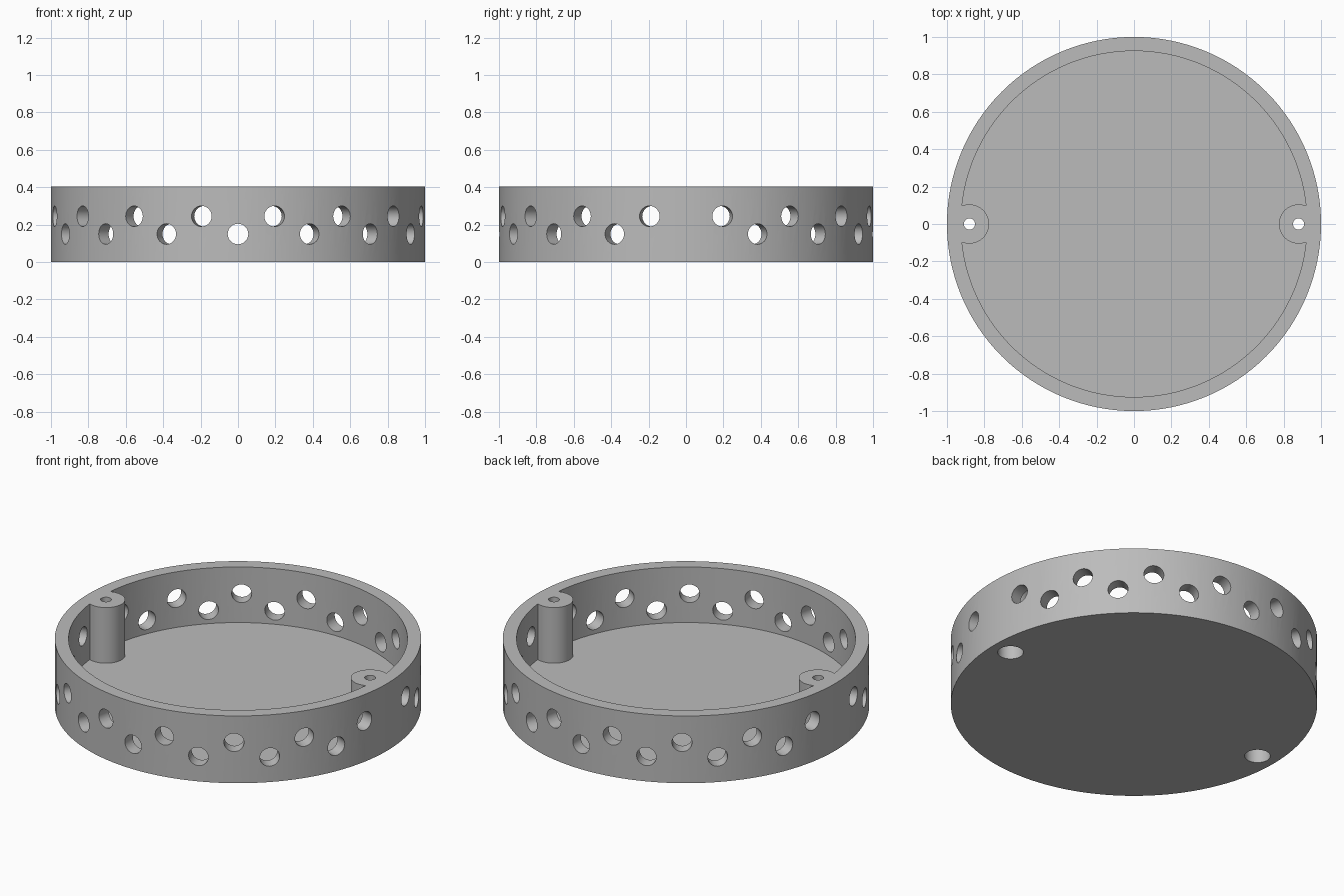
import bpy, bmesh
from math import radians, pi
from mathutils import Matrix

cube = bpy.data.objects.get("Cube")
if cube:
    bpy.data.objects.remove(cube, do_unlink=True)

HEIGHT, FLOOR = 0.405, 0.07
OUTER, INNER = 1.0, 0.925
BOSS_X = 0.88

grey = bpy.data.materials.new("plain grey")
grey.use_nodes = True
colour = (0.5, 0.5, 0.5, 1)
grey.diffuse_color = colour
grey.node_tree.nodes["Principled BSDF"].inputs["Base Color"].default_value = colour


def cylinder(bm, radius, z0, z1, x=0, sides=48):
    """Upright cylinder between two heights."""
    bmesh.ops.create_cone(bm, cap_ends=True, segments=sides, radius1=radius, radius2=radius,
                          depth=z1 - z0, matrix=Matrix.Translation((x, 0, (z0 + z1) / 2)))


def make(name, bm):
    mesh = bpy.data.meshes.new(name)
    bm.to_mesh(mesh)
    bm.free()
    obj = bpy.data.objects.new(name, mesh)
    bpy.context.collection.objects.link(obj)
    mesh.materials.append(grey)
    return obj


def combine(target, tool, operation):
    """Apply a boolean and discard the tool."""
    tool.hide_render = True
    mod = target.modifiers.new(tool.name, "BOOLEAN")
    mod.operation, mod.solver, mod.object = operation, "EXACT", tool
    bpy.context.view_layer.objects.active = target
    bpy.ops.object.modifier_apply(modifier=mod.name)
    bpy.data.objects.remove(tool, do_unlink=True)


# Round shell, hollowed from the top
bm = bmesh.new()
cylinder(bm, OUTER, 0, HEIGHT, sides=128)
dish = make("round_dish", bm)
bm = bmesh.new()
cylinder(bm, INNER, FLOOR, HEIGHT + 0.2, sides=128)
combine(dish, make("cavity", bm), "DIFFERENCE")

# Screw posts against the wall, flush with the rim
bm = bmesh.new()
for side in (-1, 1):
    cylinder(bm, 0.105, FLOOR / 2, HEIGHT, side * BOSS_X)
combine(dish, make("screw_posts", bm), "UNION")

# Two staggered rows of radial vents, the lower row skipping the posts
bm = bmesh.new()
for i in range(32):
    if i % 16 == 0:
        continue
    z = 0.245 if i % 2 else 0.15
    place = (Matrix.Rotation(i * pi / 16, 4, "Z") @ Matrix.Translation((0.97, 0, z))
             @ Matrix.Rotation(pi / 2, 4, "Y"))
    bmesh.ops.create_cone(bm, cap_ends=True, segments=32, radius1=0.055, radius2=0.055,
                          depth=0.24, matrix=place)
# Wide screw-head recesses from below
for side in (-1, 1):
    cylinder(bm, 0.07, -0.1, 0.2, side * BOSS_X)
combine(dish, make("vents_and_recesses", bm), "DIFFERENCE")

# Narrow screw holes through the posts
bm = bmesh.new()
for side in (-1, 1):
    cylinder(bm, 0.03, 0.1, HEIGHT + 0.1, side * BOSS_X, sides=32)
combine(dish, make("screw_holes", bm), "DIFFERENCE")

# Smooth curved walls with crisp rims
bpy.ops.object.select_all(action="DESELECT")
dish.select_set(True)
bpy.context.view_layer.objects.active = dish
bpy.ops.object.shade_smooth_by_angle(angle=radians(30))
